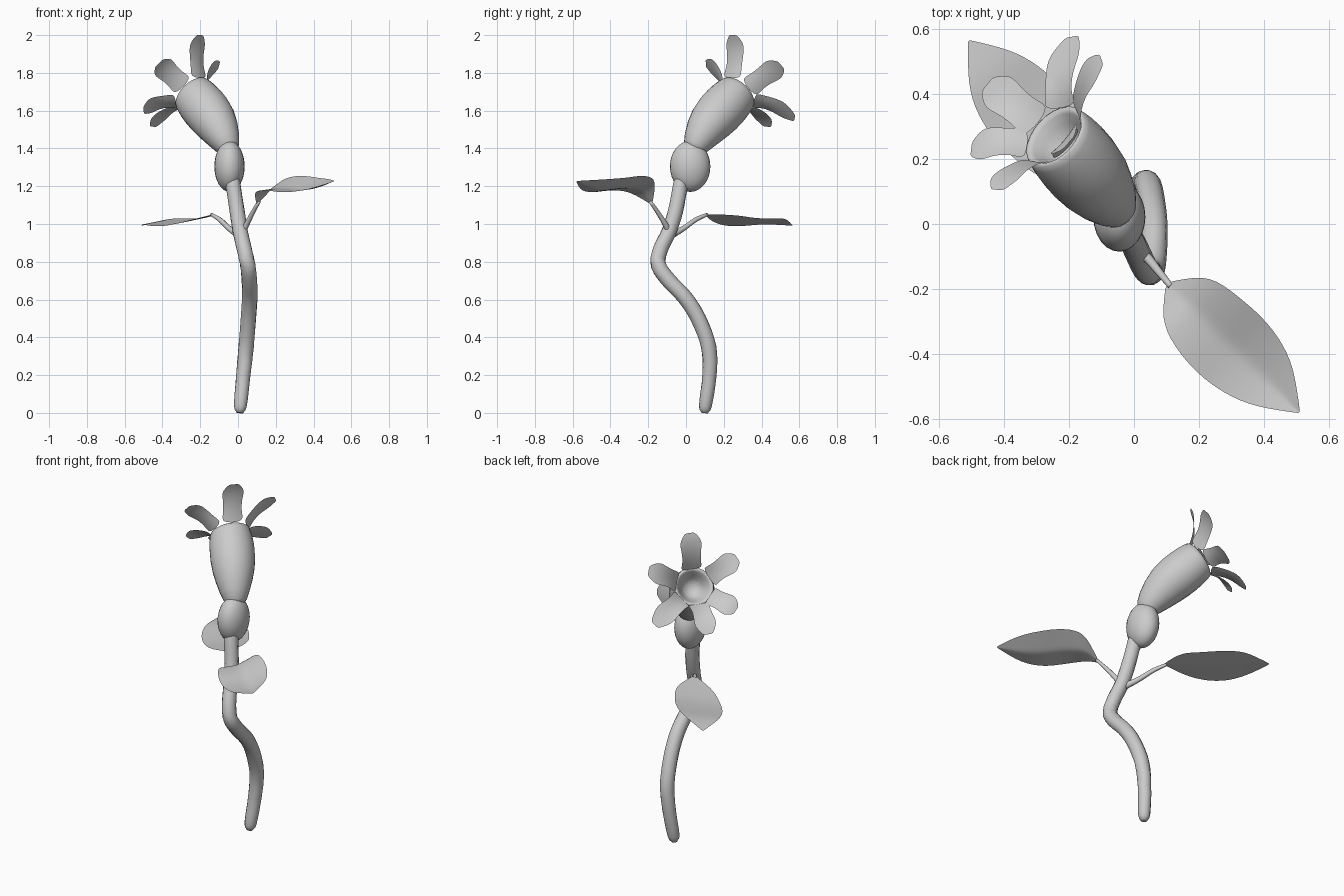
import bpy, bmesh, math
from mathutils import Vector as V

if "Cube" in bpy.data.objects:
    bpy.data.objects.remove(bpy.data.objects["Cube"])


def skin(name, rows, closed=True, caps=True, levels=1):
    """Join rows of points into a smooth surface."""
    bm = bmesh.new()
    vr = [[bm.verts.new(p) for p in r] for r in rows]
    n = len(vr[0])
    for a, b in zip(vr, vr[1:]):
        for i in range(n if closed else n - 1):
            j = (i + 1) % n
            bm.faces.new((a[i], a[j], b[j], b[i]))
    if closed and caps:
        bm.faces.new(vr[0][::-1])
        bm.faces.new(vr[-1])
    bmesh.ops.recalc_face_normals(bm, faces=bm.faces)
    me = bpy.data.meshes.new(name)
    bm.to_mesh(me)
    bm.free()
    me.polygons.foreach_set("use_smooth", [True] * len(me.polygons))
    ob = bpy.data.objects.new(name, me)
    bpy.context.collection.objects.link(ob)
    if levels:
        m = ob.modifiers.new("smooth", 'SUBSURF')
        m.levels = m.render_levels = levels
    return ob


def ring(c, d, r, n=12):
    q = V(d).to_track_quat('Z', 'Y')
    return [V(c) + q @ V((r * math.cos(2 * math.pi * i / n), r * math.sin(2 * math.pi * i / n), 0))
            for i in range(n)]


def catmull(pts, t):
    """Smooth interpolation through a list of vectors, t in 0..1."""
    s = t * (len(pts) - 1)
    i = min(int(s), len(pts) - 2)
    f = s - i
    b, c = pts[i], pts[i + 1]
    a = pts[i - 1] if i else b * 2 - c
    d = pts[i + 2] if i + 2 < len(pts) else c * 2 - b
    return 0.5 * (2 * b + (c - a) * f + (2 * a - 5 * b + 4 * c - d) * f * f + (3 * b - a - 3 * c + d) * f ** 3)


def tube(name, data, steps, n=12):
    """Sweep a circle along (x, y, z, radius) points."""
    pts = [V(p[:3]) for p in data]
    rad = [V((p[3], 0, 0)) for p in data]
    rows = []
    for k in range(steps + 1):
        t = k / steps
        d = catmull(pts, min(1, t + .01)) - catmull(pts, max(0, t - .01))
        rows.append(ring(catmull(pts, t), d, catmull(rad, t).x, n))
    return skin(name, rows, levels=0)


def lerp_profile(prof, t):
    return catmull([V((p, 0, 0)) for p in prof], t).x


# Stem
tube("stem", [(.01, .098, .0, .018), (.013, .103, .04, .034), (.028, .124, .2, .038), (.043, .12, .35, .041),
              (.055, .065, .5, .041), (.062, -.005, .61, .041), (.06, -.09, .7, .041),
              (.052, -.145, .78, .041), (.035, -.137, .86, .04), (.012, -.09, .96, .04),
              (-.005, -.055, 1.07, .04), (-.025, -.03, 1.2, .04), (-.035, -.01, 1.27, .04)], 48)

# Ovary below the flower
bpy.ops.mesh.primitive_uv_sphere_add(segments=24, ring_count=16, radius=1, location=(-.045, .022, 1.305))
ovary = bpy.context.object
ovary.name = "ovary"
ovary.scale = (.08, .107, .135)
bpy.ops.object.shade_smooth()

# Flower tube, turned inward at the rim to form the throat
AX = V((-.59, .54, .6)).normalized()
up = V((-.4, .4, .8))
stations = [((-.035, .03, 1.37), up, .05), ((-.065, .062, 1.44), up, .085),
            ((-.12, .132, 1.545), (-.5, .53, .7), .13), ((-.19, .212, 1.628), AX, .134),
            ((-.235, .26, 1.68), AX, .122), ((-.252, .28, 1.7), AX, .11),
            ((-.222, .25, 1.67), AX, .08), ((-.18, .21, 1.63), AX, .045)]
skin("flower_tube", [ring(*s) for s in stations])

# Six petals fanning from the rim
O = V((-.247, .273, 1.692))
tips = [(-.2, .25, 2.0), (-.42, .105, 1.85), (-.5, .23, 1.6),
        (-.45, .43, 1.515), (-.19, .575, 1.56), (-.1, .505, 1.84)]
for k, tip in enumerate(tips):
    tip = V(tip)
    d = tip - O
    fwd = d.dot(AX)
    u = (d - AX * fwd).normalized()
    side = AX.cross(u)
    base = O + u * .1
    ctrl = O + u * .18 + AX * (fwd * .5 + .045)
    rows = []
    for i in range(9):
        t = i / 8
        c = base * (1 - t) ** 2 + ctrl * 2 * t * (1 - t) + tip * t * t
        w = lerp_profile([.06, .052, .056, .06, .028], t)
        rows.append([c + side * w * s + AX * .014 * s * s * (1 - t) for s in (-1, -.5, 0, .5, 1)])
    skin(f"petal_{k + 1}", rows, closed=False)


def leaf(name, mid, tilt_left, tilt_right):
    """Blade along a midrib; tilts raise or lower each edge."""
    mid = [V(p) for p in mid]
    d = mid[-1] - mid[0]
    right = V((d.y, -d.x, 0)).normalized()
    rows = []
    for i in range(13):
        t = i / 12
        c = catmull(mid, t)
        w = lerp_profile([.012, .098, .126, .126, .09, .004], t)
        row = []
        for s in (-1, -.6, -.25, 0, .25, .6, 1):
            lift = (tilt_right if s > 0 else tilt_left) * abs(s) * w / .12
            row.append(c + right * w * s + V((0, 0, lift)))
        rows.append(row)
    skin(name, rows, closed=False)


# Leaves, each on a thin stalk
leaf("right_leaf", [(.105, -.185, 1.11), (.16, -.235, 1.18), (.24, -.32, 1.19),
                    (.33, -.405, 1.18), (.42, -.49, 1.19), (.507, -.578, 1.226)], .062, -.012)
leaf("left_leaf", [(-.135, .11, 1.05), (-.2, .2, 1.03), (-.28, .29, 1.01),
                   (-.36, .38, 1.008), (-.435, .47, 1.012), (-.507, .562, .992)], -.018, .02)
tube("right_leaf_stalk", [(.012, -.085, .94, .02), (.042, -.105, .99, .015), (.075, -.145, 1.055, .012),
                          (.112, -.19, 1.12, .009)], 10, 8)
tube("left_leaf_stalk", [(.005, -.08, .94, .02), (-.045, -.015, .975, .015), (-.095, .05, 1.022, .013),
                         (-.14, .113, 1.05, .009)], 10, 8)
